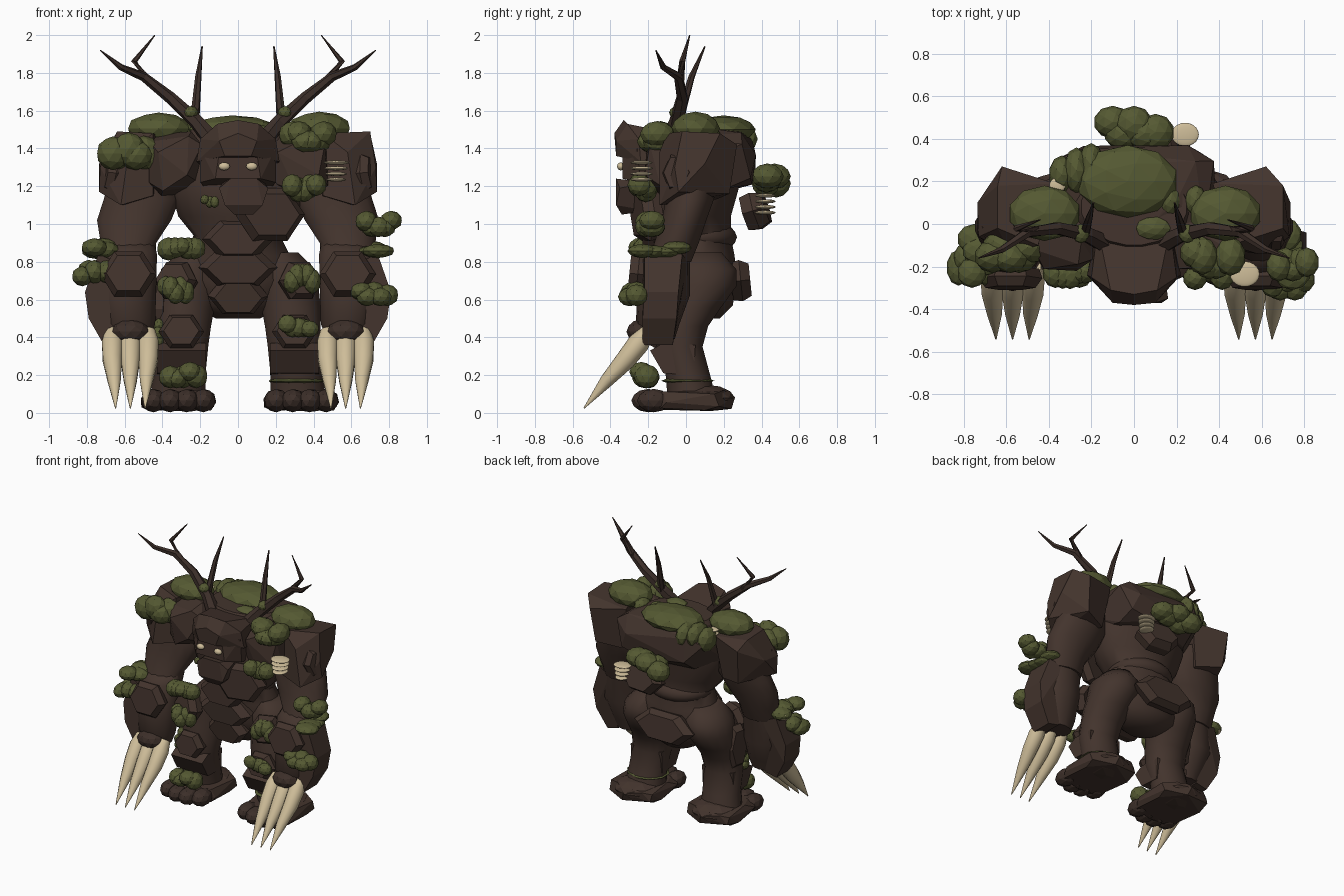
import bpy, bmesh, math, random
from mathutils import Vector, Matrix

if "Cube" in bpy.data.objects:
    bpy.data.objects.remove(bpy.data.objects["Cube"])


def material(name, rgb):
    m = bpy.data.materials.new(name)
    m.use_nodes = True
    color = (*rgb, 1)
    m.diffuse_color = color
    node = next(n for n in m.node_tree.nodes if n.type == 'BSDF_PRINCIPLED')
    node.inputs["Base Color"].default_value = color
    return m


BARK = material("bark brown", (.056, .034, .026))
DARK = material("dark bark", (.045, .028, .022))
MOSS = material("moss green", (.09, .1, .032))
BONE = material("pale bone", (.62, .51, .32))


def finish(name, bm, mat, smooth=False):
    bmesh.ops.recalc_face_normals(bm, faces=bm.faces)
    mesh = bpy.data.meshes.new(name)
    bm.to_mesh(mesh)
    bm.free()
    mesh.materials.append(mat)
    if smooth:
        mesh.shade_smooth()
        mesh.set_sharp_from_angle(angle=math.radians(50))
    ob = bpy.data.objects.new(name, mesh)
    bpy.context.scene.collection.objects.link(ob)


def hull(name, points, mirror=False):
    """Faceted convex block around a few points."""
    bm = bmesh.new()
    points = list(points)
    if mirror:
        points += [(-x, y, z) for x, y, z in points if x]
    for p in points:
        bm.verts.new(p)
    res = bmesh.ops.convex_hull(bm, input=bm.verts)
    inner = {v for v in res["geom_interior"] if isinstance(v, bmesh.types.BMVert)}
    bmesh.ops.delete(bm, geom=list(inner), context='VERTS')
    bmesh.ops.dissolve_limit(bm, angle_limit=math.radians(12),
                             verts=bm.verts, edges=bm.edges)
    finish(name, bm, BARK)


def rock(name, loc, half, seed=1, count=18):
    """Chunky boulder that fills the given half sizes."""
    rng = random.Random(seed)
    pts = []
    for i in range(count):
        z = 1 - 2 * (i + .5) / count
        a = i * 2.4 + rng.uniform(-.3, .3)
        r = math.sqrt(1 - z * z)
        p = (r * math.cos(a), r * math.sin(a), z)
        pts.append([math.copysign(abs(c) ** .6, c) for c in p])
    for k in range(3):
        lo, hi = min(p[k] for p in pts), max(p[k] for p in pts)
        for p in pts:
            p[k] = loc[k] + ((p[k] - lo) / (hi - lo) * 2 - 1) * half[k]
    hull(name, pts)


def plate(name, loc, normal, w, h, t):
    """Bevelled six-sided armour plate, facing along its normal."""
    q = Vector(normal).to_track_quat('Z', 'Y')
    pts = []
    for depth, scale in ((-t, .9), (0, 1), (t, .78)):
        for i in range(6):
            a = math.pi * i / 3
            pts.append(Vector(loc) + q @ Vector(
                (w * scale * math.cos(a), h * scale * math.sin(a) * 1.15, depth)))
    hull(name, pts)


def tube(name, path, mat=BARK, sides=12, smooth=True):
    """Loft: (x,y,z,r) rings follow the path, (x,y,z,rx,ry) rings lie level."""
    bm = bmesh.new()
    rings = []
    for i, p in enumerate(path):
        c = Vector(p[:3])
        d = Vector(path[min(i + 1, len(path) - 1)][:3]) - Vector(path[max(i - 1, 0)][:3])
        q = d.to_track_quat('Z', 'Y').to_matrix() if len(p) == 4 else Matrix.Identity(3)
        ring = []
        for k in range(sides):
            a = math.tau * (k + .5) / sides
            ring.append(bm.verts.new(c + q @ Vector((p[3] * math.cos(a), p[-1] * math.sin(a), 0))))
        rings.append(ring)
    for a, b in zip(rings, rings[1:]):
        for k in range(sides):
            j = (k + 1) % sides
            bm.faces.new((a[k], a[j], b[j], b[k]))
    bm.faces.new(rings[0])
    bm.faces.new(rings[-1])
    finish(name, bm, mat, smooth)


def blobs(name, items, mat, smooth=False, detail=2):
    """Several squashed balls in one object: (centre, half sizes)."""
    bm = bmesh.new()
    for c, h in items:
        mx = Matrix.Translation(c) @ Matrix.Diagonal((*h, 1))
        bmesh.ops.create_icosphere(bm, subdivisions=detail, radius=1, matrix=mx)
    finish(name, bm, mat, smooth)


def moss(name, loc, half, count=5):
    """Row of moss lumps along the longest side."""
    rng = random.Random(name)
    axis = max(range(3), key=lambda k: half[k])
    items = []
    for i in range(count):
        t = 0 if count == 1 else 2 * i / (count - 1) - 1
        c, h = [], []
        for k in range(3):
            size = 1 if count == 1 else (.47 if k == axis else rng.uniform(.68, .92))
            off = t * (1 - size) if k == axis else rng.choice((-1, 1)) * (1 - size)
            c.append(loc[k] + off * half[k])
            h.append(size * half[k])
        items.append((c, h))
    blobs(name, items, MOSS)


def shelf_fungus(name, x, y, z, r, count=4):
    blobs(name, [((x, y, z + i * .03), (r * (.75 + .08 * i), r * .85, .011))
                 for i in range(count)], BONE, True, 3)


# Torso, back and belly armour
tube("torso", [(0, .08, .5, .12, .1), (0, .08, .57, .25, .17), (0, .07, .7, .32, .2),
               (0, .06, .83, .28, .2), (0, .04, .93, .23, .2), (0, .02, 1.04, .32, .22),
               (0, .03, 1.18, .36, .25), (0, .05, 1.35, .36, .24), (0, .08, 1.5, .25, .18)],
     sides=20)
blobs("waist_roll", [((0, .06, .93), (.24, .21, .1))], BARK, True, 3)
rock("upper_back", (0, .14, 1.34), (.39, .23, .17), seed=4, count=24)
plate("back_plate", (.1, .37, 1.07), (.1, 1, .3), .17, .1, .06)
plate("tail_plate", (-.02, .29, .7), (0, 1, .1), .25, .11, .05)
plate("chest_plate", (.17, -.21, 1.05), (.25, -1, 0), .19, .14, .05)
for i, (z, w) in enumerate(((.92, .19), (.77, .21), (.62, .16))):
    plate("belly_plate_%d" % i, (0, -.17 + .03 * i, z), (0, -1, -.1 * i), w, .1, .06)

# Head
hull("brow", [(0, -.33, 1.55), (.11, -.31, 1.53), (0, -.38, 1.48), (.1, -.37, 1.44),
              (.07, -.37, 1.36), (.2, -.25, 1.45), (.22, -.24, 1.33), (.17, -.02, 1.47),
              (.18, -.02, 1.3)], mirror=True)
hull("face", [(.1, -.335, 1.37), (.12, -.335, 1.24), (.2, -.26, 1.4), (.2, -.24, 1.22),
              (.17, 0, 1.4), (.14, 0, 1.15)], mirror=True)
hull("snout", [(x + .03, y, z) for a, y, z in
               ((.07, -.37, 1.24), (.13, -.35, 1.19), (.1, -.37, 1.1), (.05, -.34, 1.05),
                (.11, -.2, 1.22), (.07, -.2, 1.07)) for x in (-a, a)])
blobs("eyes", [((s * .073, -.345, 1.305), (.03, .02, .021)) for s in (-1, 1)], BONE, True, 3)

for s, side in ((1, "left"), (-1, "right")):
    # Antlers
    tube(side + "_antler", [(s * .12, -.1, 1.42, .05), (s * .22, -.05, 1.54, .04),
                            (s * .36, -.02, 1.67, .032), (s * .5, -.04, 1.78, .025),
                            (s * .62, -.12, 1.83, .017), (s * .73, -.16, 1.92, .003)],
         DARK, 6, False)
    tube(side + "_antler_fork", [(s * .46, -.03, 1.75, .022), (s * .55, -.02, 1.86, .017),
                                 (s * .44, .02, 2, .003)], DARK, 6, False)
    tube(side + "_antler_tine", [(s * .23, -.04, 1.54, .026), (s * .21, .03, 1.78, .017),
                                 (s * .19, .1, 1.94, .004)], DARK, 6, False)
    blobs(side + "_antler_moss", [((s * .25, -.045, 1.59), (.04, .045, .034))], MOSS)

    # Shoulders: the left one keeps a square top corner
    top = .7 if s > 0 else .64
    hull(side + "_shoulder", [(s * x, y, z) for x, y, z in
                              ((.37, .19, 1.45), (.62, .27, 1.42), (top, .18, 1.48),
                               (top, -.02, 1.49), (.45, -.1, 1.48), (.735, .1, 1.32),
                               (.735, -.04, 1.17), (.73, -.06, 1.3), (.62, -.14, 1.1),
                               (.45, -.12, 1.15), (.6, .23, 1.16), (.42, .16, 1.13),
                               (.58, -.14, 1.38))])
    rock(side + "_collar_block", (s * .33, -.07, 1.32), (.15, .15, .17), seed=12 + s)
    plate(side + "_shoulder_plate", (s * .67, -.04, 1.27), (s, -.3, .1), .09, .1, .04)

    # Arms
    tube(side + "_upper_arm", [(s * .5, .05, 1.3, .16, .14), (s * .51, .02, 1.13, .205, .13),
                               (s * .55, -.01, 1.02, .2, .12), (s * .58, -.05, .9, .15, .12),
                               (s * .58, -.09, .8, .15, .12)], sides=16)
    tube(side + "_forearm", [(s * .57, -.06, .9, .13, .1), (s * .585, -.11, .84, .16, .13),
                             (s * .59, -.12, .62, .16, .14), (s * .575, -.15, .47, .14, .115),
                             (s * .57, -.14, .39, .1, .08)], sides=14)
    plate(side + "_forearm_plate", (s * .58, -.255, .735), (0, -1, .1), .15, .12, .045)
    hull(side + "_outer_guard", [(s * x, y + k * w, z) for x, y, z, w in
                                 ((.74, -.12, .84, .1), (.81, -.13, .64, .09), (.79, -.14, .5, .09),
                                  (.71, -.15, .36, .08), (.64, -.11, .8, .12), (.62, -.15, .38, .08))
                                 for k in (-1, 1)])
    blobs(side + "_hand", [((s * .57, -.24, .43), (.1, .075, .065))], DARK)
    for i in (-1, 0, 1):
        x = s * .57 + i * .095
        tube("%s_claw_%d" % (side, i + 2), [(x, -.2, .43, .04), (x, -.25, .37, .058),
                                            (x, -.32, .28, .053), (x - i * .01, -.42, .17, .036),
                                            (x - i * .017, -.54, .025, .003)], BONE, 10)

    # Legs and feet
    tube(side + "_leg", [(s * .32, .03, .08, .15, .13), (s * .31, .01, .2, .14, .12),
                         (s * .3, -.03, .35, .145, .12), (s * .29, -.01, .46, .15, .13),
                         (s * .28, .03, .56, .16, .16), (s * .26, .08, .67, .17, .19),
                         (s * .25, .08, .76, .16, .19), (s * .22, .07, .85, .1, .12)], sides=16)
    plate(side + "_knee_plate", (s * .3, -.15, .43), (0, -1, .1), .12, .09, .045)
    hull(side + "_shin_guard", [(s * (.3 + x), y, z) for x in (-.13, .13) for y, z in
                                ((-.19, .33), (-.12, .21), (.04, .2), (.05, .36), (-.12, .37))])
    plate(side + "_hip_plate", (s * .33, -.13, .7), (s * .4, -1, .2), .12, .1, .05)
    foot = s * .325 + .01
    rock(side + "_foot", (foot, .02, .065), (.2, .24, .065), seed=20, count=26)
    blobs(side + "_heel", [((foot, .1, .08), (.17, .16, .07))], BARK)
    blobs(side + "_toes", [((foot + i * .088, -.17 - .03 * (abs(i) < 1), .065),
                            (.065, .09, .062)) for i in (-1.5, -.5, .5, 1.5)], DARK)
plate("right_thigh_plate", (-.42, 0, .55), (-1, .2, 0), .09, .16, .04)

# Moss on the shoulders and back
moss("moss_shoulder_right", (-.42, .05, 1.505), (.17, .13, .085), 1)
moss("moss_shoulder_left", (.43, .05, 1.505), (.17, .13, .09), 1)
moss("moss_back_top", (-.03, .2, 1.5), (.24, .17, .075), 1)
moss("moss_back_side", (-.27, .26, 1.44), (.13, .12, .1), 3)
moss("moss_back_low", (0, .45, 1.23), (.19, .105, .09))
moss("moss_crown", (.09, -.02, 1.48), (.09, .06, .05), 1)
moss("moss_back_right", (.23, .14, 1.46), (.11, .1, .07), 3)
moss("moss_shoulder_front_left", (.37, -.16, 1.46), (.155, .1, .085), 6)
moss("moss_shoulder_front_right", (-.56, -.13, 1.385), (.19, .1, .1), 6)
moss("moss_chest_left", (.35, -.23, 1.19), (.12, .08, .075))
moss("moss_chest_right", (-.15, -.23, 1.12), (.05, .03, .035), 3)

# Moss on the arms
moss("moss_upper_arm_left", (.745, -.19, 1.0), (.125, .08, .07))
moss("moss_elbow_left", (.73, -.14, .865), (.1, .17, .045), 4)
moss("moss_forearm_left", (.72, -.28, .63), (.13, .08, .065))
moss("moss_elbow_right", (-.73, -.15, .87), (.1, .15, .055), 4)
moss("moss_forearm_right", (-.76, -.19, .74), (.12, .1, .07))

# Moss on the hips, legs and feet
moss("moss_waist_right", (-.3, -.24, .86), (.13, .08, .07))
moss("moss_hip_right", (-.33, -.2, .65), (.1, .07, .075))
moss("moss_hip_left", (.34, -.18, .71), (.1, .07, .08))
moss("moss_knee_left", (.32, -.21, .46), (.11, .05, .06))
moss("moss_foot_right", (-.29, -.22, .2), (.13, .08, .07))
moss("moss_thigh_right", (-.43, -.09, .42), (.04, .05, .08), 3)
moss("moss_ankle_left", (.31, .01, .17), (.155, .14, .02), 1)

# Shelf fungus
shelf_fungus("fungus_shoulder", .52, -.235, 1.235, .07)
shelf_fungus("fungus_back", .24, .42, 1.06, .065)
shelf_fungus("fungus_elbow", -.78, -.06, .84, .05, 2)
shelf_fungus("fungus_nape", -.36, .18, 1.46, .045, 2)
